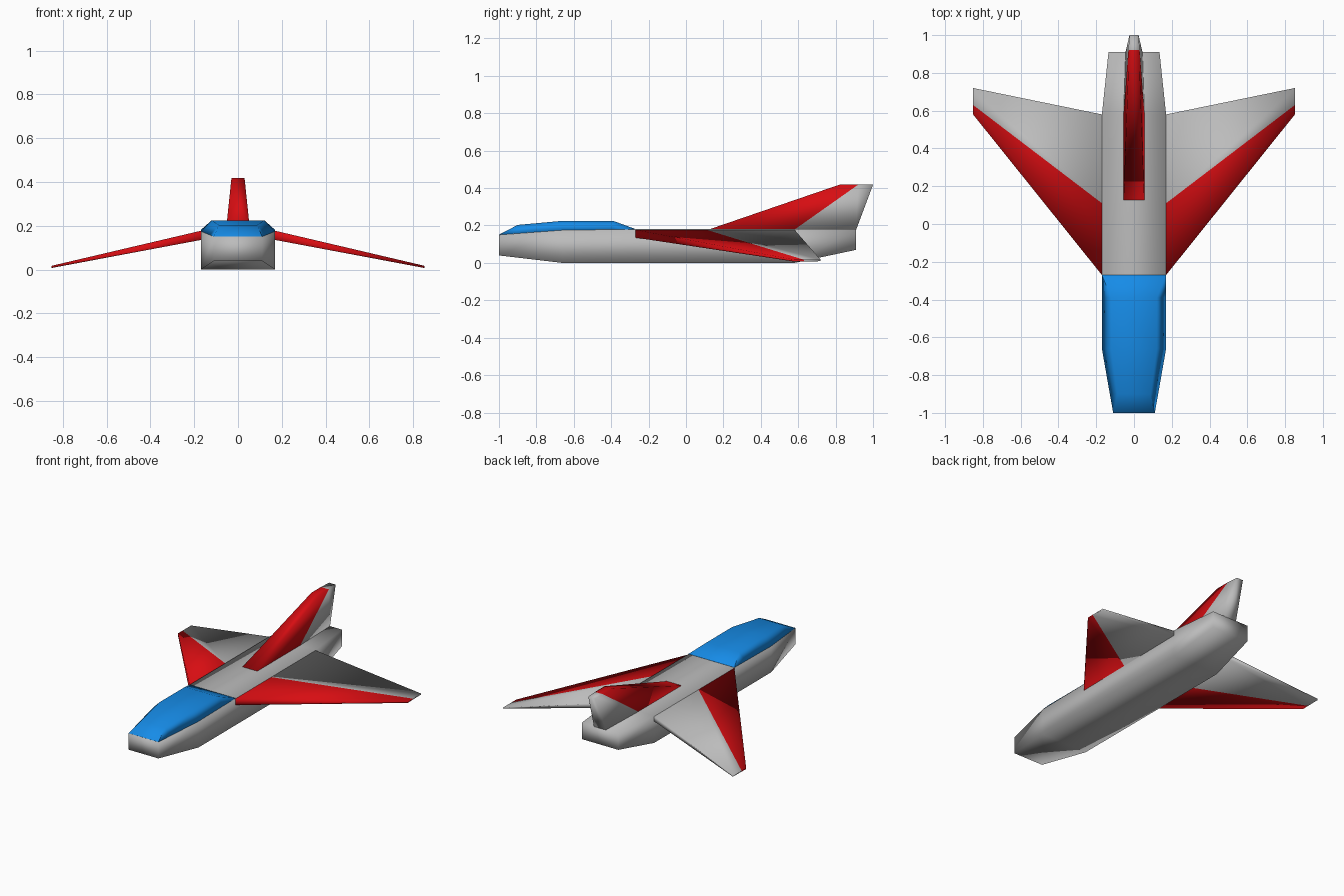
import bpy, bmesh

if "Cube" in bpy.data.objects:
    bpy.data.objects.remove(bpy.data.objects["Cube"])


def material(name, rgb):
    m = bpy.data.materials.new(name)
    m.diffuse_color = (*rgb, 1)
    m.use_nodes = True
    m.node_tree.nodes["Principled BSDF"].inputs["Base Color"].default_value = m.diffuse_color
    return m


GREY = material("light grey", (0.50, 0.50, 0.50))
RED = material("red", (0.68, 0.004, 0.006))
BLUE = material("blue", (0.008, 0.26, 0.80))


def loft(name, rings, mats, rule=None, mirror=False):
    """Skin a stack of equal-length rings, cap both ends; rule picks side-face materials."""
    bm = bmesh.new()
    loops = [[bm.verts.new(p) for p in ring] for ring in rings]
    n = len(rings[0])
    for a, b in zip(loops, loops[1:]):
        for i in range(n):
            j = (i + 1) % n
            f = bm.faces.new((a[i], a[j], b[j], b[i]))
            f.material_index = rule(i) if rule else 0
    for loop in (loops[0], loops[-1]):
        # cap each end in strips between the two sides of the ring
        for k in range(n // 2 - 1):
            f = bm.faces.new((loop[k], loop[k + 1], loop[n - 2 - k], loop[n - 1 - k]))
            f.material_index = rule(k) if rule else 0
    bmesh.ops.remove_doubles(bm, verts=bm.verts, dist=1e-5)
    bmesh.ops.recalc_face_normals(bm, faces=bm.faces)
    for f in bm.faces:
        f.smooth = True
    me = bpy.data.meshes.new(name)
    bm.to_mesh(me)
    bm.free()
    for m in mats:
        me.materials.append(m)
    ob = bpy.data.objects.new(name, me)
    bpy.context.collection.objects.link(ob)
    if mirror:
        ob.modifiers.new("mirror", 'MIRROR').use_axis[0] = True
    return ob


# fuselage: y, half width, bottom, top
hull = [(-1, .11, .04, .15), (-.66, .17, 0, .175), (-.27, .17, 0, .18),
        (.58, .17, 0, .18), (.91, .135, .07, .18)]
loft("fuselage", [[(-w, y, b), (w, y, b), (w, y, t), (-w, y, t)]
                  for y, w, b, t in hull], [GREY])

# canopy: y, base half width, base height, roof half width, roof height
hood = [(-1, .11, .15, .11, .15), (-.9, .128, .1575, .088, .203),
        (-.66, .17, .175, .12, .225), (-.39, .17, .178, .12, .225),
        (-.27, .17, .18, .17, .18)]
bm_rings = [[(-w, y, z), (w, y, z), (v, y, t), (-v, y, t)] for y, w, z, v, t in hood]
for ring in (bm_rings[0], bm_rings[-1]):
    # tiny lip keeps the pointed ends valid
    for k in (2, 3):
        x, y, z = ring[k]
        ring[k] = (x, y, z + .001)
loft("canopy", bm_rings, [BLUE])


# wings: six-point section, red ahead of the middle chord line
def wing_section(x, front, mid, back, top, thick, tail):
    return [(x, front, top), (x, mid, top), (x, back, top),
            (x, back, top - tail), (x, mid, top - thick * .9), (x, front, top - thick)]


loft("wing", [wing_section(.17, -.27, .11, .58, .177, .042, .032),
              wing_section(.852, .58, .63, .72, .017, .01, .008)],
     [GREY, RED], lambda i: 1 if i in (0, 4, 5) else 0, mirror=True)


# tail fin: horizontal sections, red front part and grey rear part
def fin_section(z, front, mid, back, w, w_back):
    return [(-w, front, z), (-w, mid, z), (-w_back, back, z),
            (w_back, back, z), (w, mid, z), (w, front, z)]


loft("tail_fin", [fin_section(.178, .12, .58, .91, .055, .045),
                  fin_section(.418, .82, .92, 1.0, .03, .024)],
     [GREY, RED], lambda i: 1 if i in (0, 4, 5) else 0)
